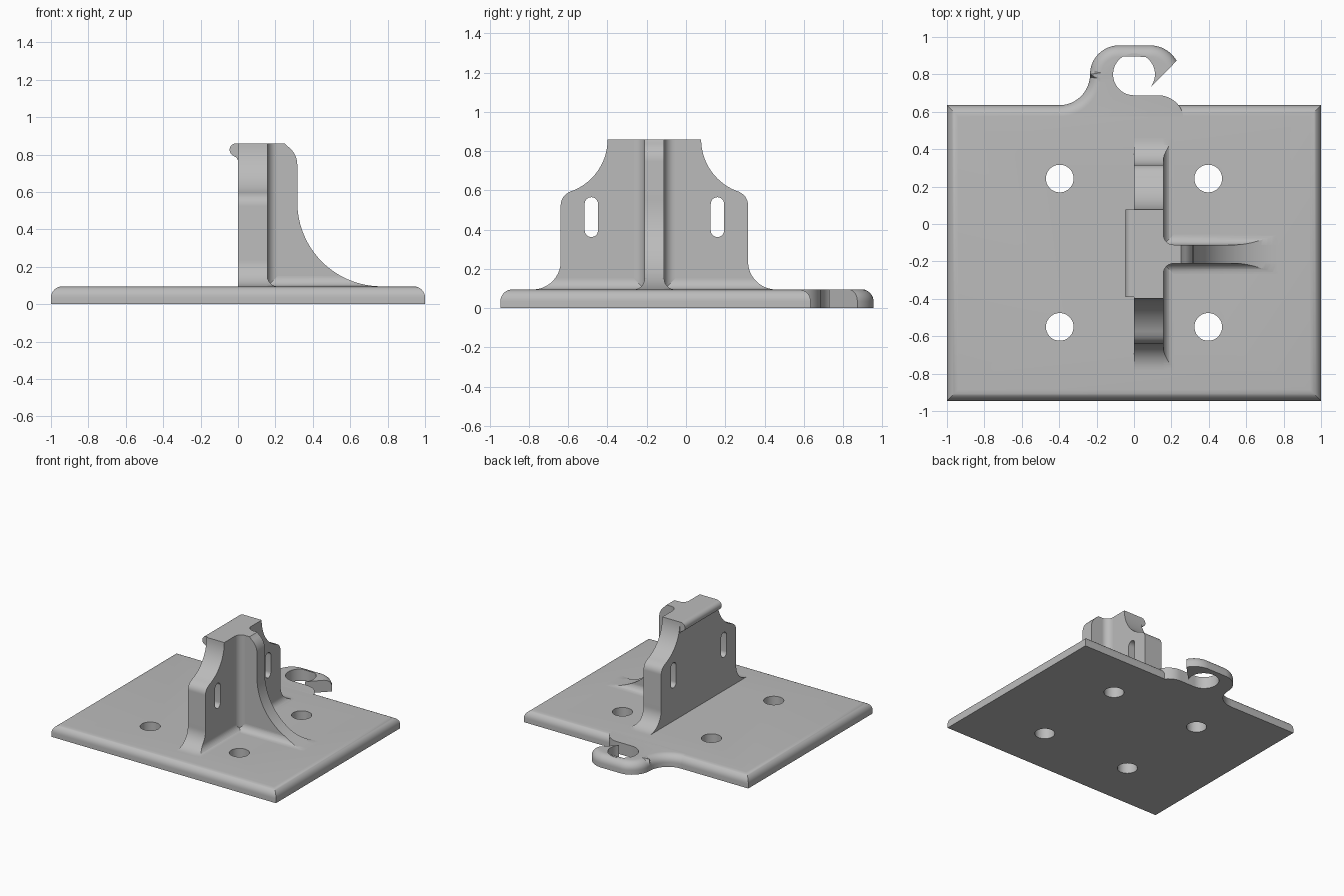
import bpy, bmesh, math

cube = bpy.data.objects.get("Cube")
if cube:
    bpy.data.objects.remove(cube, do_unlink=True)

grey = bpy.data.materials.new("mid grey")
grey.use_nodes = True
COLOUR = (0.5, 0.5, 0.5, 1)
grey.diffuse_color = COLOUR
grey.node_tree.nodes["Principled BSDF"].inputs["Base Color"].default_value = COLOUR

TOP = 0.095      # plate thickness
PEAK = 0.86      # height of the upright
MID = -0.161     # y of the symmetry plane of the upright
WALL = 0.157     # wall thickness
RIB = 0.05       # half thickness of the rib
R = 0.055        # fillet radius

AXES = {"x": lambda a, b, t: (t, a, b),
        "y": lambda a, b, t: (a, t, b),
        "z": lambda a, b, t: (a, b, t)}


def arc(cx, cy, r, start, end, n=16):
    angles = [math.radians(start + (end - start) * i / n) for i in range(n + 1)]
    return [(cx + r * math.cos(a), cy + r * math.sin(a)) for a in angles]


def prism(name, outline, axis, low, high, bevel_rule=None):
    """Extrude an outline along an axis, rounding the top edges picked by a rule."""
    bm = bmesh.new()
    place = AXES[axis]
    ends = [[bm.verts.new(place(a, b, t)) for a, b in outline] for t in (low, high)]
    bm.faces.new(ends[0])
    bm.faces.new(ends[1])
    n = len(outline)
    for i in range(n):
        j = (i + 1) % n
        bm.faces.new((ends[0][i], ends[0][j], ends[1][j], ends[1][i]))
    bmesh.ops.recalc_face_normals(bm, faces=bm.faces)
    if bevel_rule:
        edges = [e for e in bm.edges
                 if all(v.co.z > high - 0.001 for v in e.verts) and bevel_rule(e)]
        bmesh.ops.bevel(bm, geom=edges, offset=0.06, segments=8, profile=0.5,
                        affect='EDGES', clamp_overlap=False)
    mesh = bpy.data.meshes.new(name)
    bm.to_mesh(mesh)
    bm.free()
    mesh.materials.append(grey)
    obj = bpy.data.objects.new(name, mesh)
    bpy.context.collection.objects.link(obj)
    return obj


def combine(obj, other, operation):
    """Apply a boolean and discard the helper."""
    mod = obj.modifiers.new("cut", 'BOOLEAN')
    mod.operation, mod.solver, mod.object = operation, 'EXACT', other
    graph = bpy.context.evaluated_depsgraph_get()
    mesh = bpy.data.meshes.new_from_object(obj.evaluated_get(graph))
    obj.modifiers.clear()
    obj.data = mesh
    bpy.data.objects.remove(other, do_unlink=True)


def fillet(u, v, su):
    """Concave corner section growing from (u, v) towards su and up."""
    curve = [(u + su * (R - a), v + R - b) for a, b in arc(0, 0, R, 90, 0, 10)]
    return [(u - su * 0.01, v - 0.01), (u + su * R, v - 0.01)] + curve + [(u - su * 0.01, v + R)]


parts = []

# Base plate with rounded upper rim and four bolt holes
plate = prism("base_plate", [(-1, -0.945), (1, -0.945), (1, 0.635), (-1, 0.635)],
              "z", 0, TOP, lambda e: True)
for x in (-0.397, 0.397):
    for y in (-0.55, 0.243):
        combine(plate, prism("bolt_hole", arc(x, y, 0.074, 0, 350, 35), "z", -0.1, 0.3),
                'DIFFERENCE')
parts.append(plate)

# Open hook on the back edge, rounded only along its outer rim
outer = (arc(-0.4, 0.8, 0.165, -90, 0) + arc(-0.08, 0.8, 0.155, 180, 90)
         + arc(0.085, 0.79, 0.165, 90, 30))
inner = (arc(0, 0.8, 0.112, -40, 270, 40) + arc(0.13, 0.55, 0.138, 90, 20, 10)
         + [(0.265, 0.56), (-0.4, 0.56)])
rim = {(round(a, 4), round(b, 4)) for a, b in outer}
on_rim = lambda e: all((round(v.co.x, 4), round(v.co.y, 4)) in rim for v in e.verts)
parts.append(prism("hook", outer + inner, "z", 0, TOP, on_rim))

# Upright wall with flared feet, shoulders and two slots
half = ([(0.62, 0.05)] + arc(0.62, TOP + 0.143, 0.143, 270, 180)
        + arc(0.407, 0.525, 0.07, 0, 60, 8)
        + arc(0.52, PEAK, 0.282, 252, 180))
wall_outline = [(MID + a, b) for a, b in half] + [(MID - a, b) for a, b in reversed(half)]
wall = prism("upright_wall", wall_outline, "x", 0, WALL)
for side in (-1, 1):
    y = MID + side * 0.321
    slot = arc(y, 0.531, 0.034, 0, 180) + arc(y, 0.396, 0.034, 180, 360)
    combine(wall, prism("slot", slot, "x", -0.1, 0.3), 'DIFFERENCE')
parts.append(wall)

# Curved stiffening rib
rib_outline = ([(0.1, 0.05), (0.1, PEAK), (0.25, PEAK)]
               + arc(0.197, 0.745, 0.12, 55, 0, 10)
               + arc(0.767, 0.545, 0.45, 180, 270, 24) + [(0.767, 0.05)])
parts.append(prism("rib", rib_outline, "y", MID - RIB, MID + RIB))

# Rounded lip along the top of the wall
lip = ([(0.03, PEAK)] + arc(-0.01, 0.825, 0.035, 90, 250, 12)
       + arc(-0.03, 0.762, 0.03, 70, 0, 6) + [(0.03, 0.762)])
parts.append(prism("top_lip", lip, "y", -0.39, 0.077))

# Fillet between wall and plate, trimmed to the wall profile
foot = prism("wall_foot_fillet", fillet(WALL, TOP, 1), "y", MID - 0.63, MID + 0.63)
combine(foot, prism("trim", wall_outline, "x", 0.1, 0.3), 'INTERSECT')
parts.append(foot)

for side, word in ((-1, "front"), (1, "back")):
    edge = MID + side * RIB
    # Fillet between rib and plate, trimmed to the rib profile
    foot = prism(word + "_rib_foot_fillet", fillet(edge, TOP, side), "x", 0.12, 0.8)
    combine(foot, prism("trim", rib_outline, "y", MID - 0.3, MID + 0.3), 'INTERSECT')
    parts.append(foot)
    # Vertical fillet between rib and wall
    corner = [(b, a) for a, b in fillet(edge, WALL, side)]
    parts.append(prism(word + "_corner_fillet", corner, "z", 0.06, PEAK))

# Smooth curved surfaces while keeping hard edges
bpy.ops.object.select_all(action='DESELECT')
for obj in parts:
    obj.select_set(True)
bpy.context.view_layer.objects.active = plate
bpy.ops.object.shade_smooth_by_angle(angle=math.radians(30))
